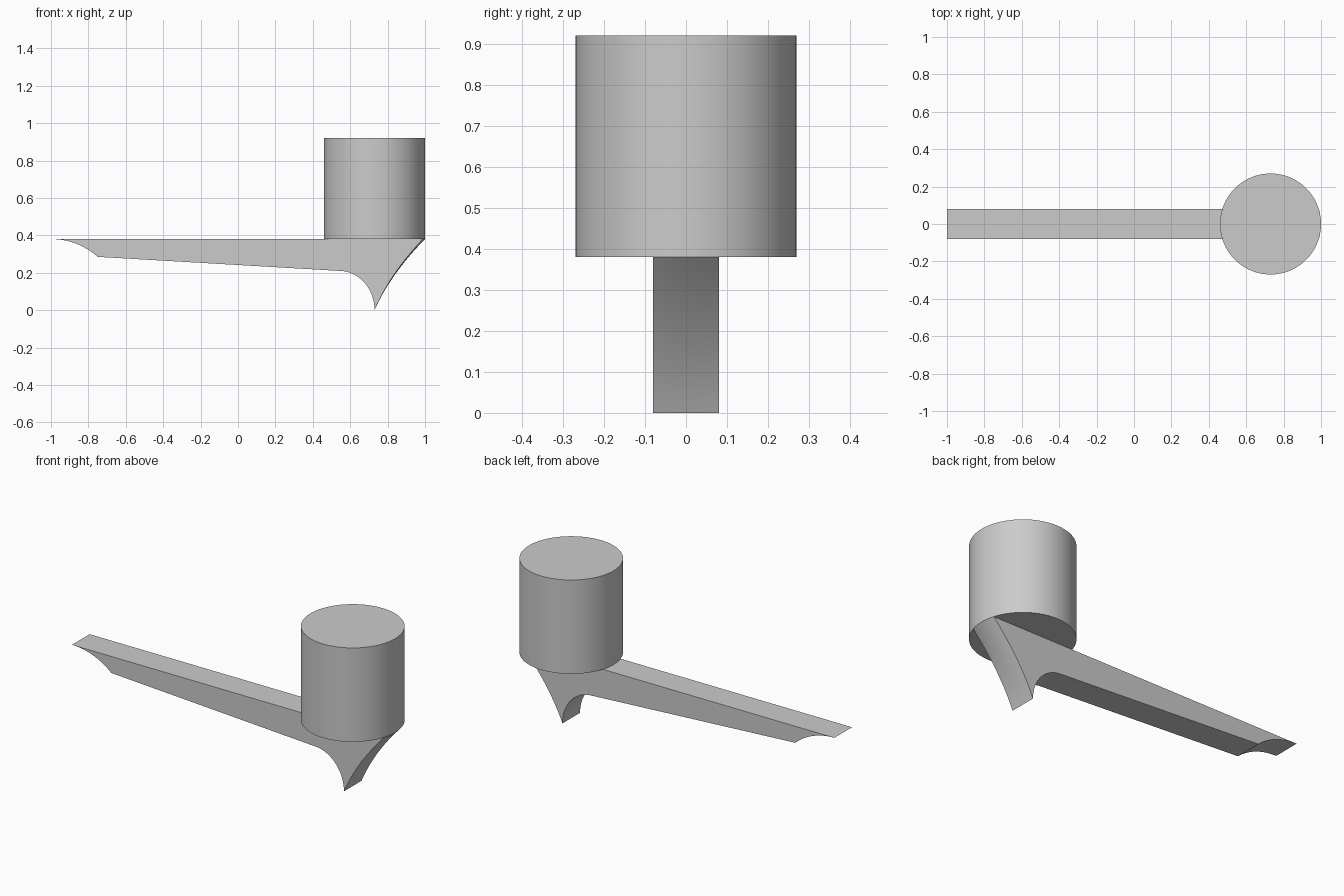
import bpy, bmesh, math

if "Cube" in bpy.data.objects:
    bpy.data.objects.remove(bpy.data.objects["Cube"], do_unlink=True)

GREY = (0.6, 0.6, 0.6, 1)
mat = bpy.data.materials.new("plain grey")
mat.use_nodes = True
mat.diffuse_color = GREY
mat.node_tree.nodes["Principled BSDF"].inputs["Base Color"].default_value = GREY

CX, R = 0.73, 0.27          # barrel centre and radius
DECK, TOP = 0.38, 0.92      # arm top and barrel top
HALF = 0.08                 # half width of the arm
STEPS = 16


def finish(obj, name, angle):
    obj.name = name
    obj.data.materials.append(mat)
    bpy.ops.object.select_all(action='DESELECT')
    obj.select_set(True)
    bpy.context.view_layer.objects.active = obj
    bpy.ops.object.shade_smooth_by_angle(angle=math.radians(angle))


def arm_section(y):
    """Outline of the arm in x and z at a given y."""
    pts = []
    # scooped tip
    sweep = math.asin(0.25 / 0.376)
    for i in range(STEPS + 1):
        a = sweep * i / STEPS
        pts.append((-1 + 0.376 * math.sin(a), DECK - 0.376 * (1 - math.cos(a))))
    # rounded hollow running down to the foot
    for i in range(STEPS + 1):
        a = math.pi / 2 * (1 - i / STEPS)
        pts.append((CX - 0.19 + 0.19 * math.cos(a), 0.21 * math.sin(a)))
    # outer flank, following the barrel's rim at the top
    reach = math.sqrt(R * R - y * y)
    for i in range(1, STEPS + 1):
        s = i / STEPS
        pts.append((CX + reach * s * (0.62 + 0.38 * s), DECK * s))
    return pts


# arm: outlines joined across its width
bm = bmesh.new()
COLS = 8
rows = []
for c in range(COLS + 1):
    y = HALF * (2 * c / COLS - 1)
    rows.append([bm.verts.new((x, y, z)) for x, z in arm_section(y)])
for a, b in zip(rows, rows[1:]):
    for i in range(len(a)):
        j = (i + 1) % len(a)
        bm.faces.new((a[i], a[j], b[j], b[i]))
bm.faces.new(rows[0])
bm.faces.new(rows[-1][::-1])
bmesh.ops.recalc_face_normals(bm, faces=bm.faces)
mesh = bpy.data.meshes.new("arm")
bm.to_mesh(mesh)
bm.free()
arm = bpy.data.objects.new("arm", mesh)
bpy.context.collection.objects.link(arm)
finish(arm, "arm", 25)

# barrel
bpy.ops.mesh.primitive_cylinder_add(vertices=96, radius=R, depth=TOP - DECK,
                                    location=(CX, 0, (TOP + DECK) / 2))
finish(bpy.context.object, "barrel", 30)
